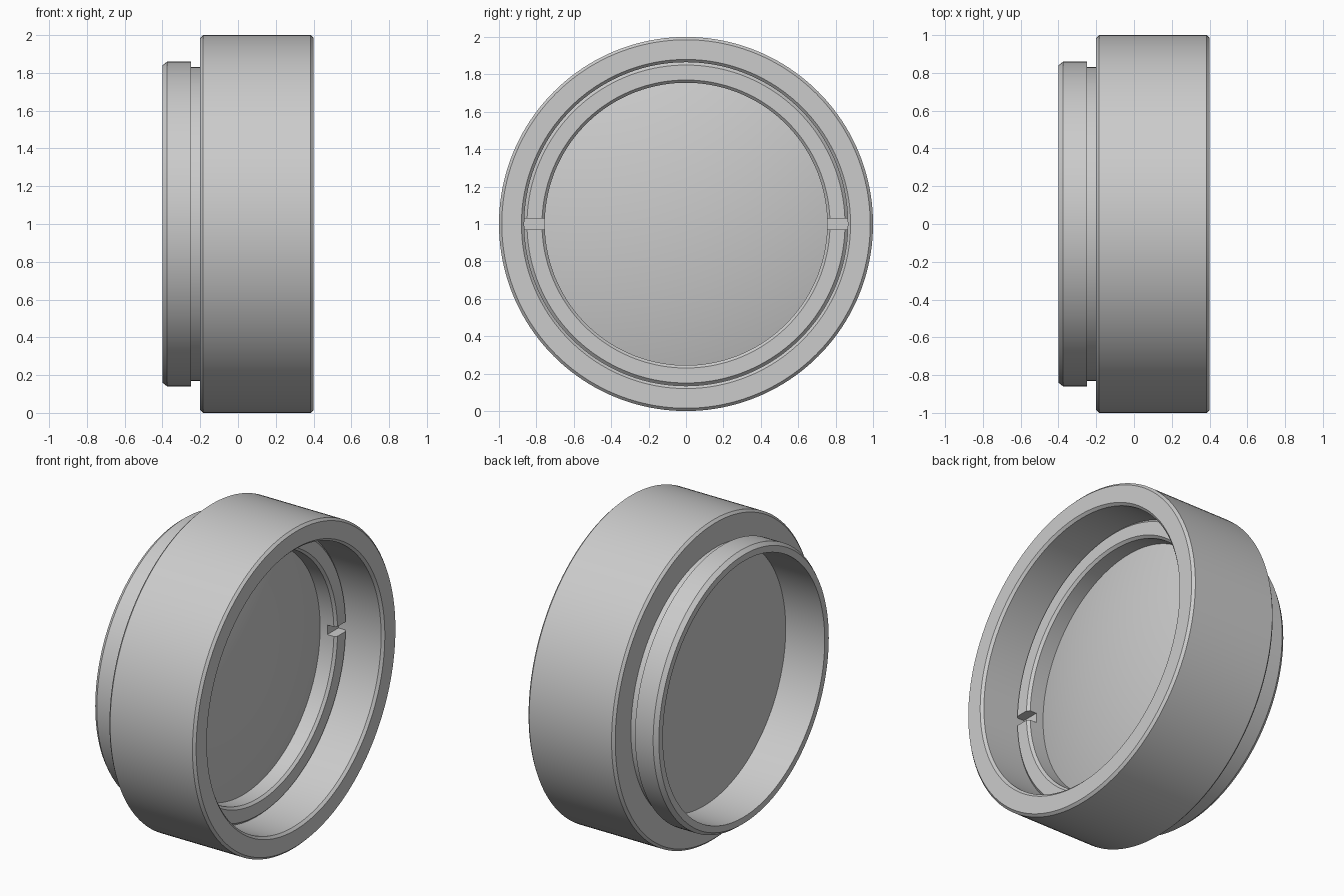
import bpy
import bmesh
import math

cube = bpy.data.objects.get("Cube")
if cube:
    bpy.data.objects.remove(cube, do_unlink=True)

SEGMENTS = 160

# One grey for every part
grey = bpy.data.materials.new("plain grey")
grey.use_nodes = True
colour = (0.6, 0.6, 0.6, 1.0)
grey.diffuse_color = colour
grey.node_tree.nodes["Principled BSDF"].inputs["Base Color"].default_value = colour


def add_object(name, bm):
    """Turn a bmesh into an object centred on the optical axis."""
    mesh = bpy.data.meshes.new(name)
    bmesh.ops.recalc_face_normals(bm, faces=bm.faces)
    bm.to_mesh(mesh)
    bm.free()
    mesh.materials.append(grey)
    obj = bpy.data.objects.new(name, mesh)
    obj.location = (0, 0, 1)
    bpy.context.collection.objects.link(obj)
    return obj


def lathe(name, profile, closed=True):
    """Spin an (x, radius) profile about the x axis."""
    bm = bmesh.new()
    verts = [bm.verts.new((x, 0, r)) for x, r in profile]
    pairs = list(zip(verts, verts[1:]))
    if closed:
        pairs.append((verts[-1], verts[0]))
    edges = [bm.edges.new(p) for p in pairs]
    bmesh.ops.spin(bm, geom=verts + edges, cent=(0, 0, 0), axis=(1, 0, 0),
                   angle=math.tau, steps=SEGMENTS)
    bmesh.ops.remove_doubles(bm, verts=bm.verts, dist=1e-5)
    return add_object(name, bm)


def select_only(obj):
    bpy.ops.object.select_all(action='DESELECT')
    obj.select_set(True)
    bpy.context.view_layer.objects.active = obj


# Barrel: wide sleeve, narrow neck, rear collar and stepped bore
barrel = lathe("barrel", [
    (-0.40, 0.80), (-0.40, 0.84), (-0.375, 0.86), (-0.25, 0.86),
    (-0.25, 0.83), (-0.20, 0.83), (-0.20, 0.985), (-0.185, 1.0),
    (0.385, 1.0), (0.40, 0.985), (0.40, 0.88), (0.385, 0.865),
    (-0.13, 0.865), (-0.13, 0.80),
])

# Lens: flat back, shallow domed front
EDGE_X, EDGE_R, DOME_R = 0.04, 0.755, 2.9
centre_x = EDGE_X - math.sqrt(DOME_R ** 2 - EDGE_R ** 2)
rim_angle = math.asin(0.86 / DOME_R)
dome = [(centre_x + DOME_R * math.cos(rim_angle * i / 14),
         DOME_R * math.sin(rim_angle * i / 14)) for i in range(15)]
lens = lathe("lens", dome + [(-0.13, 0.86), (-0.13, 0.0)], closed=False)

# Retaining ring with chamfered edges
ring = lathe("retaining_ring", [
    (0.03, 0.755), (0.135, 0.755), (0.15, 0.77), (0.15, 0.85),
    (0.135, 0.865), (0.03, 0.865),
])

# Two opposite spanner slots cut across the ring face
bm = bmesh.new()
bmesh.ops.create_cube(bm, size=1)
bmesh.ops.scale(bm, vec=(0.14, 1.9, 0.06), verts=bm.verts)
bmesh.ops.translate(bm, vec=(0.16, 0, 0), verts=bm.verts)
cutter = add_object("slot_cutter", bm)
cutter.hide_render = True
select_only(ring)
cut = ring.modifiers.new("slots", 'BOOLEAN')
cut.operation = 'DIFFERENCE'
cut.solver = 'EXACT'
cut.object = cutter
bpy.ops.object.modifier_apply(modifier=cut.name)
bpy.data.objects.remove(cutter, do_unlink=True)

# Smooth round surfaces, crisp corners
for obj in (barrel, lens, ring):
    select_only(obj)
    bpy.ops.object.shade_smooth_by_angle(angle=math.radians(25))
